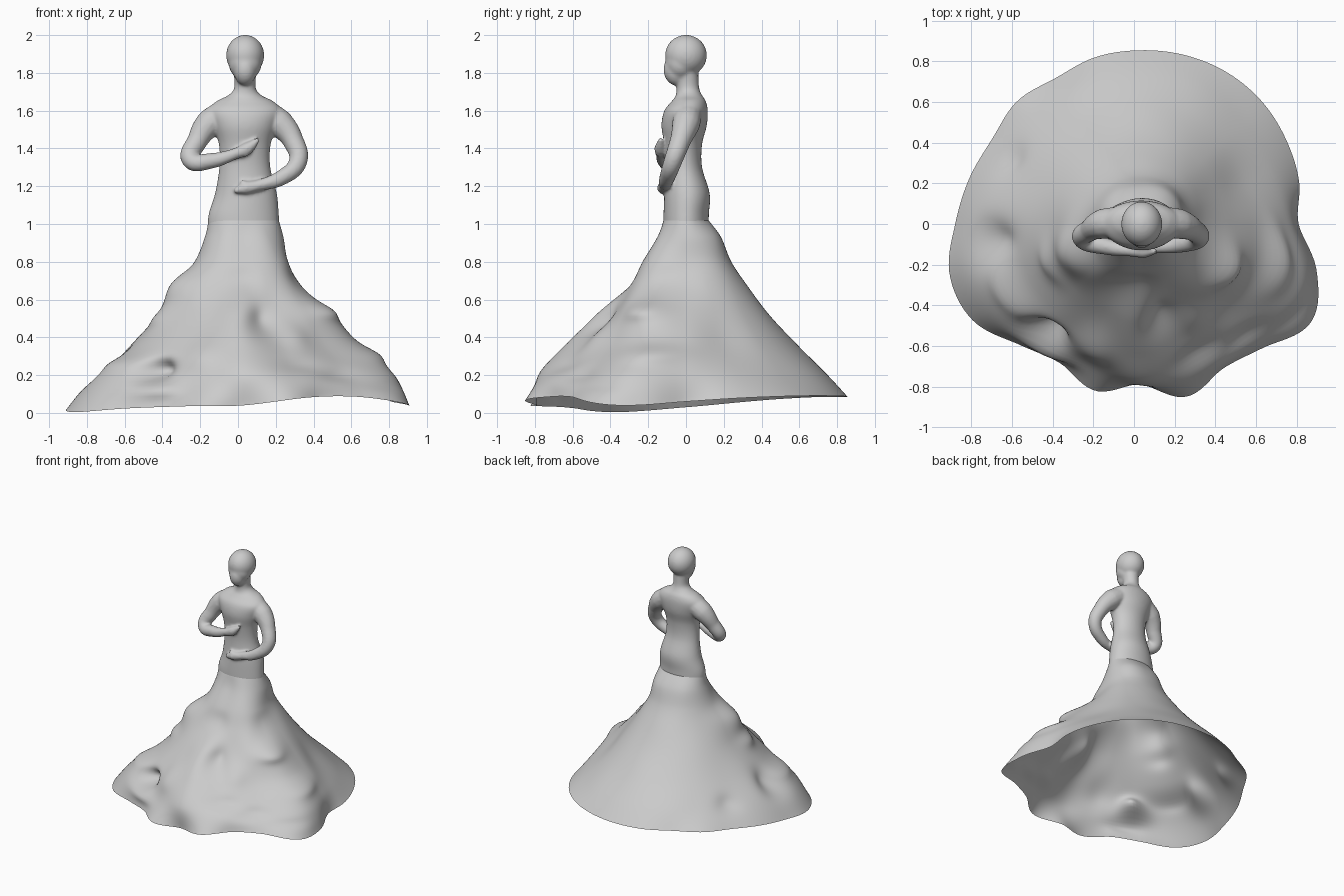
import bpy, bmesh, math

if "Cube" in bpy.data.objects:
    bpy.data.objects.remove(bpy.data.objects["Cube"])

CX = 0.03  # body axis offset


def cubic(a, b, c, d, t):
    return b + 0.5 * t * (c - a + t * (2*a - 5*b + 4*c - d + t * (3*(b - c) + d - a)))


def around(vals, u):
    """Smooth periodic lookup, u in 0..1 round the body (0 = +x, counter-clockwise)."""
    n = len(vals)
    i = int(u * n)
    return cubic(*(vals[(i + k) % n] for k in (-1, 0, 1, 2)), u * n - i)


def along(vals, s):
    """Smooth lookup along an open list, s in 0..1."""
    n = len(vals) - 1
    i = min(int(s * n), n - 1)
    return cubic(*(vals[min(max(i + k, 0), n)] for k in (-1, 0, 1, 2)), s * n - i)


def loft(name, point, rings, sides, caps=False):
    bm = bmesh.new()
    grid = [[bm.verts.new(point(j / sides, i / (rings - 1))) for j in range(sides)]
            for i in range(rings)]
    for lo, hi in zip(grid, grid[1:]):
        for j in range(sides):
            k = (j + 1) % sides
            bm.faces.new((lo[j], lo[k], hi[k], hi[j]))
    if caps:
        bm.faces.new(grid[0][::-1])
        bm.faces.new(grid[-1])
    for f in bm.faces:
        f.smooth = True
    me = bpy.data.meshes.new(name)
    bm.to_mesh(me)
    bm.free()
    ob = bpy.data.objects.new(name, me)
    bpy.context.collection.objects.link(ob)
    return ob


# Skirt: open draped shell, radii round the body at each height from hem to waist
hem_z = [.06, .08, .09, .09, .085, .085, .08, .06, .03, .004, .025, .035, .04, .08, .085, .04]
hem = [.78, .81, .83, .85, .86, .86, .855, .85, .83, .855, .84, .87,
       .91, .97, .95, .84, .79, .85, .79, .88, .82, .86, .97, .90]
waist = [1 / math.hypot(math.cos(a) / .186, math.sin(a) / .119)
         for a in (k * math.tau / 32 for k in range(32))]
levels = [
    (.20, [.74, .71, .72, .75, .75, .74, .72, .72, .78, .82, .78, .70, .78, .77, .77, .85]),
    (.36, [.60, .54, .56, .58, .59, .58, .57, .57, .60, .61, .60, .58, .64, .57, .58, .64]),
    (.52, [.45, .42, .43, .44, .44, .44, .44, .44, .45, .47, .46, .45, .48, .42, .47, .50]),
    (.68, [.30, .31, .32, .32, .32, .32, .32, .33, .36, .41, .36, .31, .29, .31, .33, .31]),
    (.80, [.235, .25, .24, .25, .26, .26, .23, .26]),
    (.93, [.21, .21, .185, .20, .205, .18, .15, .185]),
    (1.02, waist)]
# Fold ridges (+) and hollows (-): angle, height, angular width, height width, depth
folds = [
    (332, .54, 13, .05, .05), (345, .31, 14, .05, .05), (281, .48, 9, .08, -.06),
    (229, .22, 8, .06, -.15), (250, .30, 9, .10, .05), (187, .24, 8, .08, -.08),
    (203, .50, 12, .05, .03), (206, .26, 12, .04, .03), (153, .20, 7, .06, -.03),
    (296, .25, 10, .04, -.03), (312, .20, 10, .04, -.03), (328, .14, 9, .03, -.02),
    (300, .40, 9, .08, .03), (236, .11, 9, .04, .04)]


def skirt_point(u, s):
    r = along([around(hem, u)] + [around(v, u) for _, v in levels], s)
    z = along([around(hem_z, u)] + [h for h, _ in levels], s)
    for ang, h, wa, wh, d in folds:
        da = (u * 360 - ang + 180) % 360 - 180
        r += d * min(1, s * 8) * math.exp(-(da / wa) ** 2 - ((z - h) / wh) ** 2)
    a = u * math.tau
    return CX + r * math.cos(a), r * math.sin(a), z


loft("skirt", skirt_point, 70, 180)

# Torso: elliptical sections (z, centre x, centre y, half width, half depth)
sections = [
    (.96, .03, .0, .19, .12), (1.05, .03, .001, .186, .12), (1.16, .042, .006, .164, .12),
    (1.30, .036, -.01, .135, .095), (1.42, .036, -.015, .137, .10), (1.52, .036, -.01, .17, .12),
    (1.60, .036, 0, .195, .115), (1.65, .036, .015, .15, .09), (1.68, .036, .016, .09, .07),
    (1.72, .037, .01, .057, .06), (1.80, .037, .005, .06, .06)]
columns = list(zip(*sections))


def torso_point(u, s):
    z, cx, cy, rx, ry = (along(c, s) for c in columns)
    a = u * math.tau
    return cx + rx * math.cos(a), cy + ry * math.sin(a), z


body = loft("body", torso_point, 50, 48, caps=True)
parts = [body]


# Head: cranium, face and chin
def ball(loc, radii, tilt=0):
    bpy.ops.mesh.primitive_uv_sphere_add(segments=32, ring_count=20, location=loc,
                                         rotation=(tilt, 0, 0))
    ob = bpy.context.object
    ob.scale = radii
    parts.append(ob)


ball((.038, .0, 1.893), (.101, .111, .108))
ball((.038, -.03, 1.85), (.087, .08, .09), math.radians(10))
ball((.038, -.055, 1.812), (.06, .064, .08), math.radians(10))


# Arms: tapered tubes through (x, y, z, radius)
def limb(pts):
    cu = bpy.data.curves.new("arm", 'CURVE')
    cu.dimensions = '3D'
    cu.bevel_depth = 1
    cu.bevel_resolution = 5
    cu.use_fill_caps = True
    sp = cu.splines.new('BEZIER')
    sp.bezier_points.add(len(pts) - 1)
    for bp, (x, y, z, r) in zip(sp.bezier_points, pts):
        bp.co = (x, y, z)
        bp.radius = r
        bp.handle_left_type = bp.handle_right_type = 'AUTO'
    ob = bpy.data.objects.new("arm", cu)
    bpy.context.collection.objects.link(ob)
    bpy.ops.object.select_all(action='DESELECT')
    ob.select_set(True)
    bpy.context.view_layer.objects.active = ob
    bpy.ops.object.convert(target='MESH')
    parts.append(bpy.context.object)


limb([(-.08, .01, 1.58, .075), (-.153, .0, 1.53, .075), (-.215, -.03, 1.44, .055),
      (-.25, -.075, 1.34, .049), (-.14, -.11, 1.335, .042), (-.02, -.13, 1.37, .03),
      (.05, -.135, 1.40, .034), (.11, -.135, 1.45, .012)])
limb([(.15, .01, 1.58, .075), (.223, .0, 1.53, .075), (.292, -.03, 1.44, .056),
      (.318, -.07, 1.33, .049), (.23, -.10, 1.245, .042), (.11, -.115, 1.205, .03),
      (.04, -.12, 1.19, .034), (-.02, -.125, 1.175, .014)])
# Thumbs
limb([(.02, -.13, 1.395, .018), (.05, -.15, 1.36, .010)])
limb([(.07, -.125, 1.2, .018), (.015, -.13, 1.225, .010)])

# Fuse torso, head and arms into one smooth figure
bpy.ops.object.select_all(action='DESELECT')
for p in parts:
    p.select_set(True)
bpy.context.view_layer.objects.active = body
bpy.ops.object.join()
rm = body.modifiers.new("fuse", 'REMESH')
rm.mode = 'VOXEL'
rm.voxel_size = .008
rm.use_smooth_shade = True
sm = body.modifiers.new("soften", 'SMOOTH')
sm.factor = .5
sm.iterations = 12
